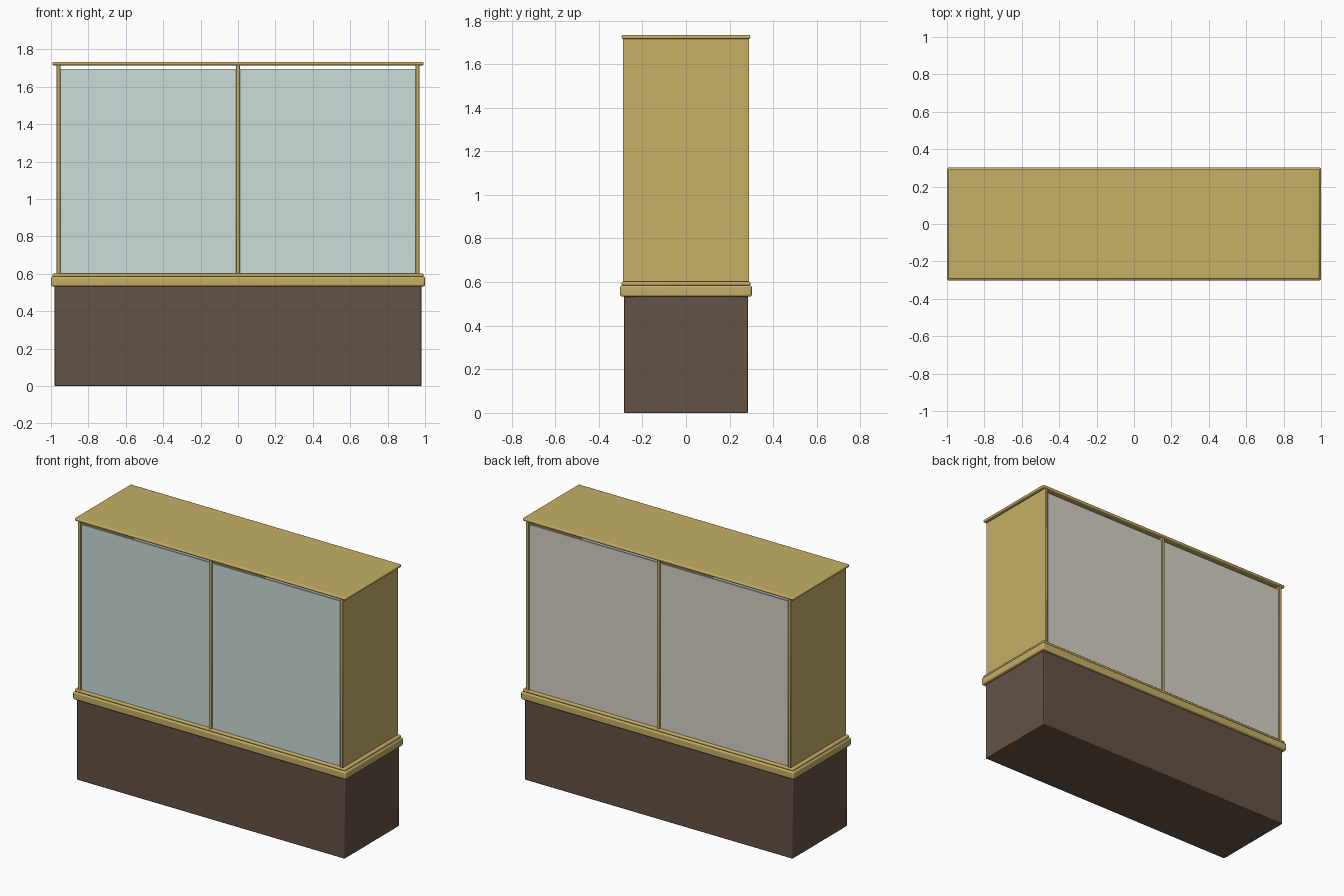
import bpy

if "Cube" in bpy.data.objects:
    bpy.data.objects.remove(bpy.data.objects["Cube"])

def material(name, color):
    m = bpy.data.materials.new(name)
    m.diffuse_color = (*color, 1)
    m.use_nodes = True
    m.node_tree.nodes["Principled BSDF"].inputs["Base Color"].default_value = m.diffuse_color
    return m

brass = material("brass", (0.56, 0.43, 0.13))
wood = material("dark_wood", (0.13, 0.085, 0.06))
glass = material("glass", (0.60, 0.72, 0.70))
backing = material("backing", (0.66, 0.64, 0.57))

def box(name, x, y, z, mat, bevel=0.0, segments=3):
    """Box from (min, max) ranges with optional rounded edges."""
    bpy.ops.mesh.primitive_cube_add(size=1, location=[sum(r) / 2 for r in (x, y, z)])
    o = bpy.context.object
    o.name = name
    o.scale = [r[1] - r[0] for r in (x, y, z)]
    bpy.ops.object.transform_apply(location=False, rotation=False, scale=True)
    o.data.materials.append(mat)
    if bevel:
        b = o.modifiers.new("rounded_edges", 'BEVEL')
        b.width, b.segments = bevel, segments
        bpy.ops.object.shade_smooth_by_angle()
    return o

# Plinth and its moulding
box("plinth", (-0.98, 0.98), (-0.285, 0.285), (0, 0.535), wood, 0.004, 2)
box("plinth_moulding", (-1, 1), (-0.302, 0.302), (0.533, 0.585), brass, 0.01)

# Floor and roof plates of the case
for name, z in (("case_floor", (0.584, 0.602)), ("case_roof", (1.715, 1.733))):
    box(name, (-0.992, 0.992), (-0.295, 0.295), z, brass, 0.007)

# End panels and centre divider
for name, x in (("left_end", -0.96), ("centre_divider", 0), ("right_end", 0.96)):
    box(name, (x - 0.01, x + 0.01), (-0.29, 0.29), (0.595, 1.72), brass, 0.002, 1)

# Front glass and back panels, with a gap below the roof
for side, x in (("left", (-0.952, -0.008)), ("right", (0.008, 0.952))):
    box(side + "_front_glass", x, (-0.28, -0.27), (0.598, 1.695), glass)
    box(side + "_back_panel", x, (0.27, 0.28), (0.598, 1.695), backing)
